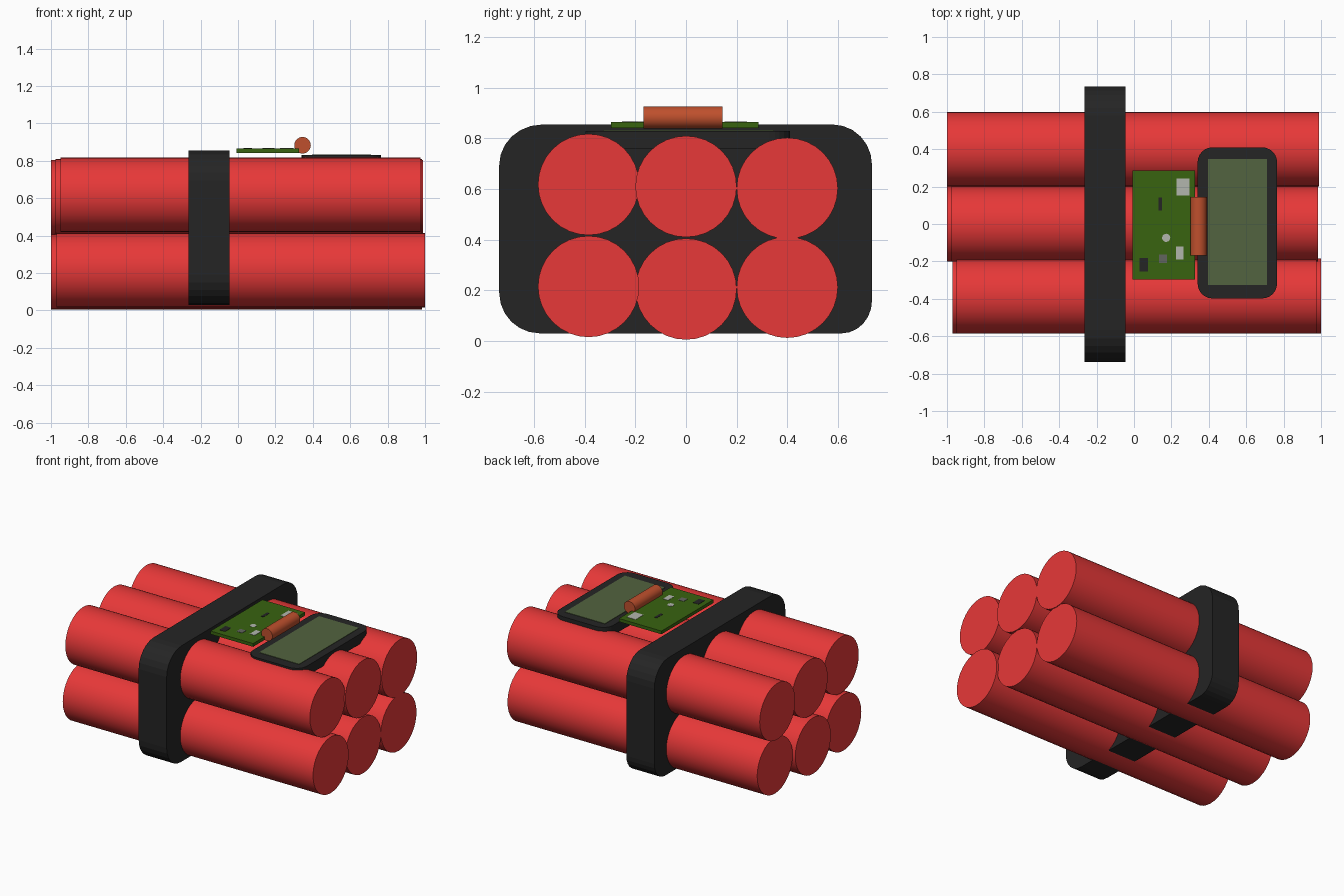
import bpy, bmesh
from math import pi, radians, cos, sin

if "Cube" in bpy.data.objects:
    bpy.data.objects.remove(bpy.data.objects["Cube"])


def material(name, rgb):
    m = bpy.data.materials.new(name)
    m.diffuse_color = (*rgb, 1)
    m.use_nodes = True
    m.node_tree.nodes["Principled BSDF"].inputs["Base Color"].default_value = m.diffuse_color
    return m


RED = material("red", (0.80, 0.04, 0.04))
BLACK = material("black", (0.018, 0.018, 0.018))
GREEN = material("board_green", (0.04, 0.125, 0.005))
SCREEN = material("screen_green", (0.085, 0.125, 0.05))
COPPER = material("copper", (0.52, 0.08, 0.026))
LIGHT = material("light_grey", (0.45, 0.47, 0.42))
GREY = material("mid_grey", (0.12, 0.13, 0.11))


def finish(obj, name, mat):
    obj.name = name
    obj.data.materials.append(mat)
    return obj


def rod(name, centre, radius, length, rotation, mat, sides=32):
    bpy.ops.mesh.primitive_cylinder_add(vertices=sides, radius=radius, depth=length,
                                        location=centre, rotation=rotation)
    bpy.ops.object.shade_smooth_by_angle(angle=radians(40))
    return finish(bpy.context.object, name, mat)


def box(name, x, y, z, mat):
    lo, hi = zip(x, y, z)
    bpy.ops.mesh.primitive_cube_add(size=1, location=[(a + b) / 2 for a, b in zip(lo, hi)])
    obj = bpy.context.object
    obj.scale = [b - a for a, b in zip(lo, hi)]
    bpy.ops.object.transform_apply(location=False, rotation=False, scale=True)
    return finish(obj, name, mat)


def rounded_outline(w0, w1, h0, h1, radii, steps):
    """Rounded rectangle; radii as (rx, ry) from the lower left, anticlockwise."""
    pts = []
    corners = [(w0, h0, 1, 1), (w1, h0, -1, 1), (w1, h1, -1, -1), (w0, h1, 1, -1)]
    for i, ((u, v, su, sv), (ru, rv)) in enumerate(zip(corners, radii)):
        for s in range(steps + 1):
            a = pi + (i + s / steps) * pi / 2
            pts.append((u + su * ru + ru * cos(a), v + sv * rv + rv * sin(a)))
    return pts


def prism(name, start, offset, mat):
    bm = bmesh.new()
    face = bm.faces.new([bm.verts.new(p) for p in start])
    new = bmesh.ops.extrude_face_region(bm, geom=[face], use_keep_orig=True)["geom"]
    bmesh.ops.translate(bm, vec=offset, verts=[g for g in new if isinstance(g, bmesh.types.BMVert)])
    bmesh.ops.recalc_face_normals(bm, faces=bm.faces)
    mesh = bpy.data.meshes.new(name)
    bm.to_mesh(mesh)
    bm.free()
    obj = bpy.data.objects.new(name, mesh)
    bpy.context.collection.objects.link(obj)
    return finish(obj, name, mat)


# Six red tubes: y, z, x start, x end
TUBES = [(-0.385, 0.215, -0.97, 1.0), (0, 0.205, -1.0, 0.985), (0.4, 0.212, -0.98, 0.985),
         (-0.385, 0.618, -0.95, 0.975), (0, 0.61, -0.975, 0.985), (0.4, 0.603, -1.0, 0.99)]
for i, (y, z, x0, x1) in enumerate(TUBES):
    rod(f"tube_{i + 1}", ((x0 + x1) / 2, y, z), 0.2, x1 - x0, (0, pi / 2, 0), RED)

# Wide black strap around the bundle
profile = rounded_outline(-0.738, 0.735, 0.03, 0.855,
                          [(0.16, 0.16), (0.12, 0.13), (0.155, 0.16), (0.17, 0.16)], 6)
prism("strap", [(-0.265, y, z) for y, z in profile], (0.22, 0, 0), BLACK)

# Display casing and screen
case = rounded_outline(0.34, 0.765, -0.398, 0.41, [(0.08, 0.08)] * 4, 6)
prism("display_case", [(x, y, 0.76) for x, y in case], (0, 0, 0.07), BLACK)
box("display_screen", (0.395, 0.71), (-0.327, 0.347), (0.82, 0.833), SCREEN)

# Circuit board with flat components
box("circuit_board", (-0.008, 0.327), (-0.297, 0.287), (0.842, 0.865), GREEN)
CHIPS = [(0.262, 0.197, 0.07, 0.09, LIGHT), (0.14, 0.107, 0.02, 0.07, BLACK),
         (0.245, -0.155, 0.04, 0.07, LIGHT), (0.155, -0.185, 0.045, 0.045, GREY),
         (0.052, -0.218, 0.045, 0.07, BLACK)]
for i, (x, y, w, h, mat) in enumerate(CHIPS):
    box(f"chip_{i + 1}", (x - w / 2, x + w / 2), (y - h / 2, y + h / 2), (0.86, 0.867), mat)
rod("solder_dot", (0.172, -0.074, 0.8635), 0.022, 0.007, (0, 0, 0), LIGHT, 16)

# Copper coil across the board edge
rod("copper_coil", (0.345, -0.012, 0.883), 0.044, 0.312, (pi / 2, 0, 0), COPPER)
